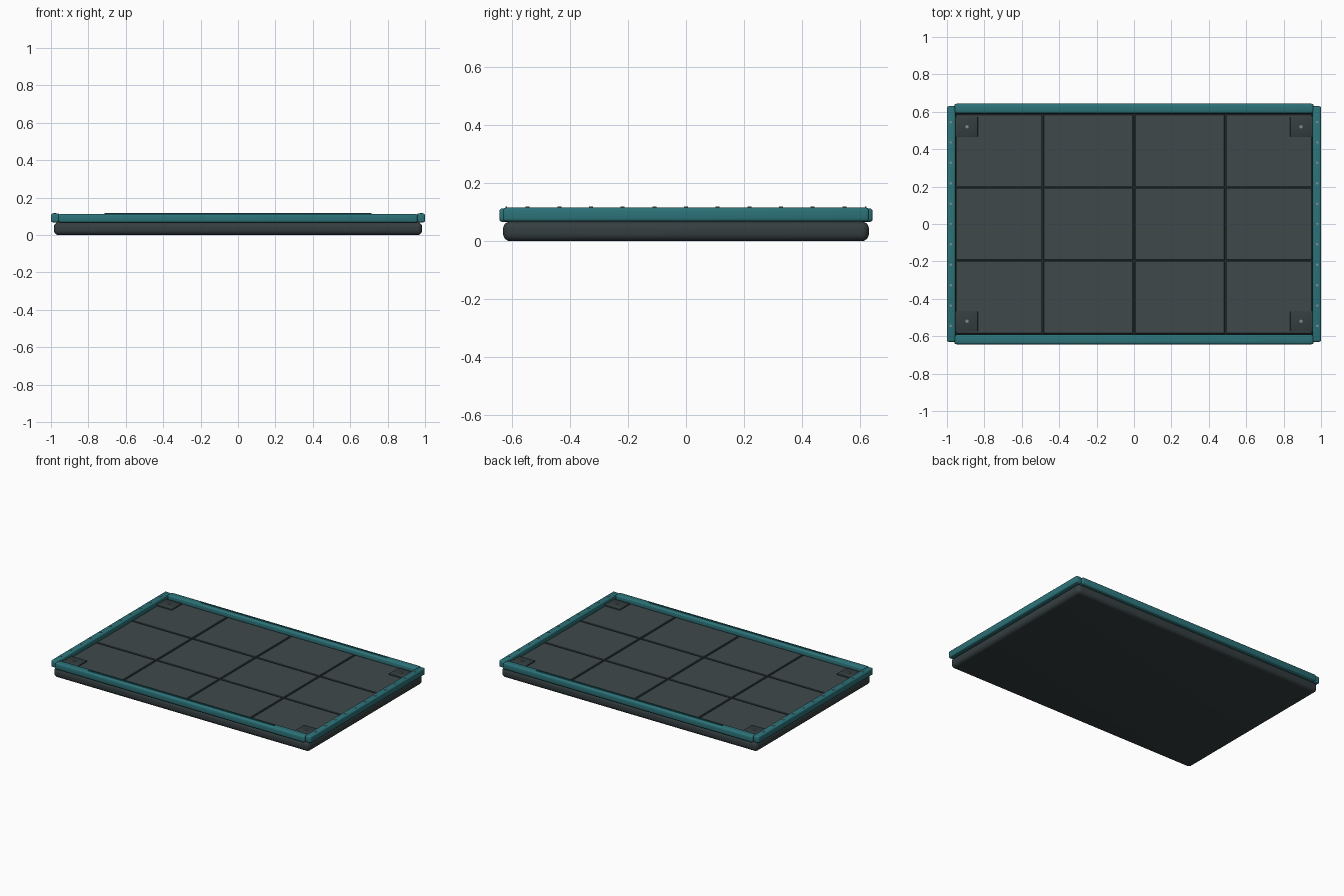
import bpy

if "Cube" in bpy.data.objects:
    bpy.data.objects.remove(bpy.data.objects["Cube"])

def material(name, r, g, b):
    m = bpy.data.materials.new(name)
    m.diffuse_color = (r, g, b, 1)
    m.use_nodes = True
    m.node_tree.nodes["Principled BSDF"].inputs["Base Color"].default_value = m.diffuse_color
    return m

TEAL = material("teal", 0.025, 0.17, 0.19, )
DARK = material("dark_rubber", 0.035, 0.048, 0.052)
TILE = material("tile_grey", 0.05, 0.066, 0.07)
SEAM = material("seam_black", 0.012, 0.02, 0.022)
METAL = material("metal", 0.2, 0.26, 0.27)

def box(name, x, y, z, mat, bevel=0.0, segs=3):
    """Box from (min, max) ranges with an applied bevel."""
    bpy.ops.mesh.primitive_cube_add(
        size=1, location=[(a + b) / 2 for a, b in (x, y, z)])
    o = bpy.context.object
    o.name = name
    o.scale = [b - a for a, b in (x, y, z)]
    bpy.ops.object.transform_apply(location=False, rotation=False, scale=True)
    o.data.materials.append(mat)
    if bevel:
        m = o.modifiers.new("bevel", 'BEVEL')
        m.width, m.segments = bevel, segs
        bpy.ops.object.modifier_apply(modifier="bevel")
        bpy.ops.object.shade_smooth_by_angle()
    return o

def stud(name, x, y, z, r, h):
    bpy.ops.mesh.primitive_cylinder_add(
        vertices=12, radius=r, depth=h, location=(x, y, z))
    o = bpy.context.object
    o.name = name
    o.data.materials.append(METAL)
    bpy.ops.object.shade_smooth_by_angle()

# Rounded base slab and the deck that carries the tiles
box("base_slab", (-0.985, 0.985), (-0.63, 0.63), (0, 0.068), DARK, 0.026, 5)
box("deck", (-0.96, 0.96), (-0.6, 0.6), (0.05, 0.081), SEAM)

# Floor tiles, four by three
xs = (-0.957, -0.49, 0, 0.49, 0.957)
ys = (-0.59, -0.197, 0.197, 0.59)
for i in range(4):
    for j in range(3):
        box("floor_tile", (xs[i] + 0.006, xs[i + 1] - 0.006),
            (ys[j] + 0.005, ys[j + 1] - 0.005), (0.07, 0.086), TILE, 0.002, 1)

# Front and back rails with thin top strips
for s, side in ((-1, "front"), (1, "back")):
    box(side + "_rail", (-0.96, 0.96), sorted((s * 0.592, s * 0.643)),
        (0.066, 0.113), TEAL, 0.011)
    box(side + "_rail_strip", (-0.715, 0.715), sorted((s * 0.616, s * 0.622)),
        (0.108, 0.119), TEAL)

# Left and right rails with a row of rivets
for s, side in ((-1, "left"), (1, "right")):
    box(side + "_rail", sorted((s * 0.955, s * 1.0)), (-0.63, 0.63),
        (0.068, 0.115), TEAL, 0.009)
    for k in range(-5, 6):
        stud(side + "_rail_rivet", s * 0.98, k * 0.109, 0.115, 0.007, 0.007)

# Corner plates, each held by one bolt
for sx in (-1, 1):
    for sy in (-1, 1):
        box("corner_plate", sorted((sx * 0.835, sx * 0.955)),
            sorted((sy * 0.465, sy * 0.575)), (0.08, 0.094), DARK, 0.003, 2)
        stud("corner_bolt", sx * 0.893, sy * 0.52, 0.095, 0.009, 0.008)
